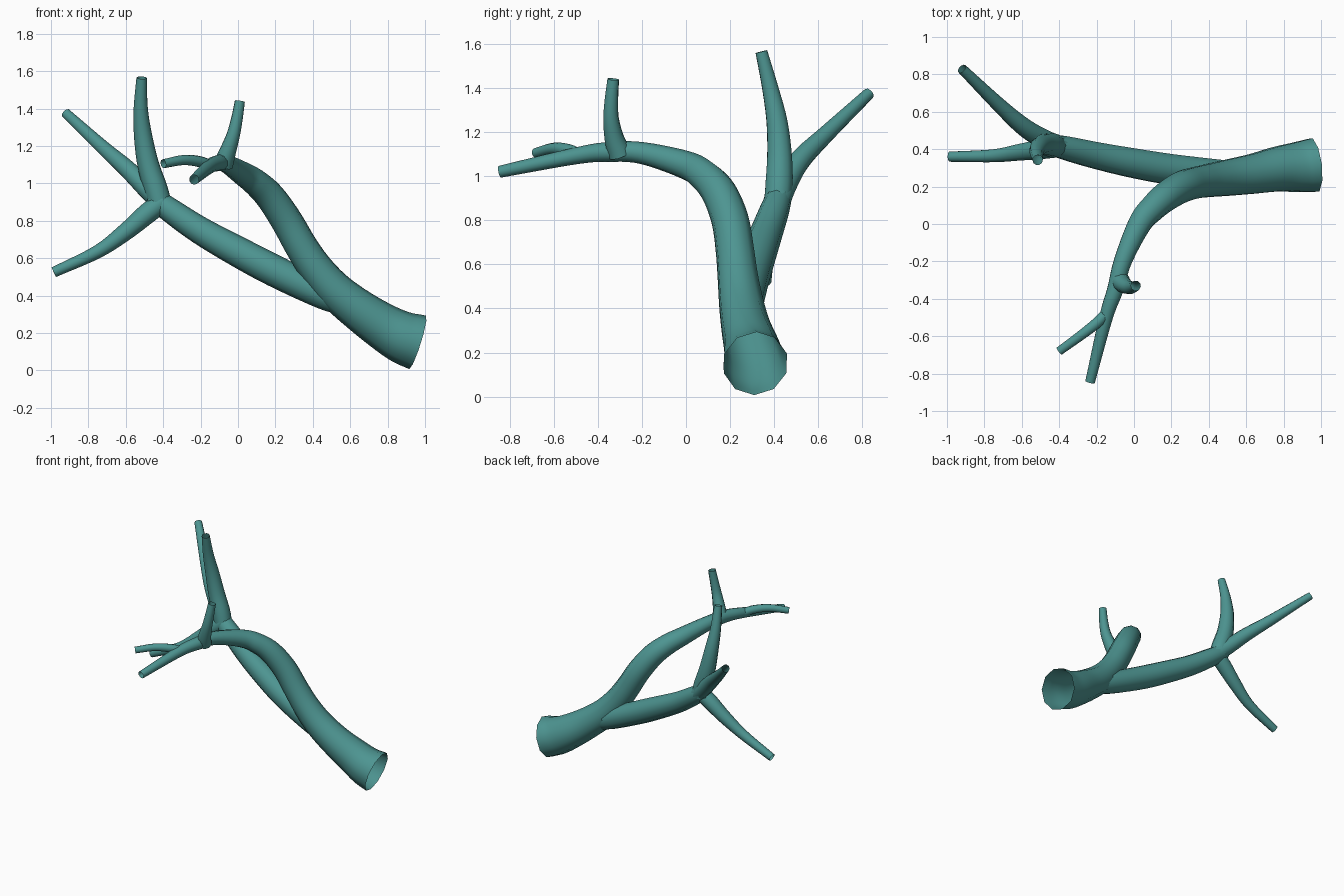
import bpy, bmesh, math
from mathutils import Vector

SIDES = 10
STEPS = 5

bark = bpy.data.materials.new("teal bark")
bark.diffuse_color = (0.075, 0.30, 0.285, 1)


def smooth_path(pts):
    """Catmull-Rom through (x, y, z, radius) points."""
    p = [Vector(q) for q in pts]
    p = [2 * p[0] - p[1]] + p + [2 * p[-1] - p[-2]]
    out = []
    for i in range(1, len(p) - 2):
        a, b, c, d = p[i - 1:i + 3]
        for s in range(STEPS):
            t = s / STEPS
            out.append(0.5 * (2 * b + (c - a) * t + (2 * a - 5 * b + 4 * c - d) * t * t
                              + (3 * b - a - 3 * c + d) * t ** 3))
    return out + [p[-2]]


def limb(name, pts):
    """Open-ended tapering tube with a twist-free frame."""
    path = smooth_path(pts)
    pos = [q.to_3d() for q in path]
    bm = bmesh.new()
    rings, up = [], None
    for i, q in enumerate(path):
        tan = (pos[min(i + 1, len(pos) - 1)] - pos[max(i - 1, 0)]).normalized()
        if up is None:
            up = Vector((0, 0, 1)) if abs(tan.z) < 0.9 else Vector((1, 0, 0))
        up = (up - tan * up.dot(tan)).normalized()
        side = tan.cross(up)
        rings.append([bm.verts.new(pos[i] + q[3] * (up * math.cos(a) + side * math.sin(a)))
                      for a in (2 * math.pi * k / SIDES for k in range(SIDES))])
    for r0, r1 in zip(rings, rings[1:]):
        for k in range(SIDES):
            n = (k + 1) % SIDES
            f = bm.faces.new((r0[k], r0[n], r1[n], r1[k]))
            f.smooth = True
    bm.normal_update()
    me = bpy.data.meshes.new(name)
    bm.to_mesh(me)
    bm.free()
    me.materials.append(bark)
    ob = bpy.data.objects.new(name, me)
    bpy.context.collection.objects.link(ob)


# Trunk continuing into the arching front bough
limb("trunk_and_front_bough", [
    (0.96, 0.315, 0.15, 0.15), (0.88, 0.305, 0.177, 0.14), (0.78, 0.295, 0.232, 0.126),
    (0.65, 0.27, 0.32, 0.112), (0.52, 0.25, 0.425, 0.102), (0.42, 0.235, 0.54, 0.093),
    (0.34, 0.222, 0.66, 0.088), (0.26, 0.20, 0.80, 0.085), (0.175, 0.15, 0.925, 0.08),
    (0.10, 0.085, 1.00, 0.073), (0.03, 0.0, 1.05, 0.065), (-0.06, -0.2, 1.105, 0.05),
    (-0.10, -0.35, 1.11, 0.045), (-0.15, -0.5, 1.092, 0.038), (-0.235, -0.845, 1.02, 0.027)])

# Twigs on the front bough
limb("front_upright_twig", [
    (-0.08, -0.30, 1.10, 0.055), (-0.055, -0.325, 1.17, 0.045), (-0.025, -0.34, 1.26, 0.036),
    (-0.005, -0.338, 1.35, 0.031), (0.01, -0.33, 1.44, 0.027)])
limb("front_side_twig", [
    (-0.14, -0.47, 1.09, 0.03), (-0.20, -0.53, 1.115, 0.03), (-0.29, -0.60, 1.125, 0.027),
    (-0.40, -0.68, 1.105, 0.024)])

# Long rear bough
limb("rear_bough", [
    (0.58, 0.262, 0.36, 0.07), (0.45, 0.268, 0.41, 0.08), (0.20, 0.292, 0.53, 0.085),
    (0.0, 0.325, 0.635, 0.082), (-0.2, 0.366, 0.747, 0.074), (-0.36, 0.405, 0.855, 0.066),
    (-0.46, 0.43, 0.93, 0.055)])

# Three branches where the rear bough forks
limb("rear_upright_branch", [
    (-0.415, 0.415, 0.88, 0.062), (-0.44, 0.422, 0.97, 0.064), (-0.48, 0.424, 1.10, 0.058),
    (-0.507, 0.412, 1.25, 0.049), (-0.52, 0.382, 1.40, 0.038), (-0.515, 0.342, 1.565, 0.028)])
limb("rear_back_branch", [
    (-0.38, 0.41, 0.87, 0.058), (-0.48, 0.452, 0.965, 0.055), (-0.59, 0.52, 1.075, 0.049),
    (-0.72, 0.635, 1.19, 0.039), (-0.92, 0.83, 1.375, 0.027)])
limb("rear_left_branch", [
    (-0.40, 0.41, 0.905, 0.055), (-0.49, 0.40, 0.835, 0.055), (-0.60, 0.385, 0.742, 0.047),
    (-0.75, 0.365, 0.635, 0.036), (-0.985, 0.36, 0.525, 0.028)])
